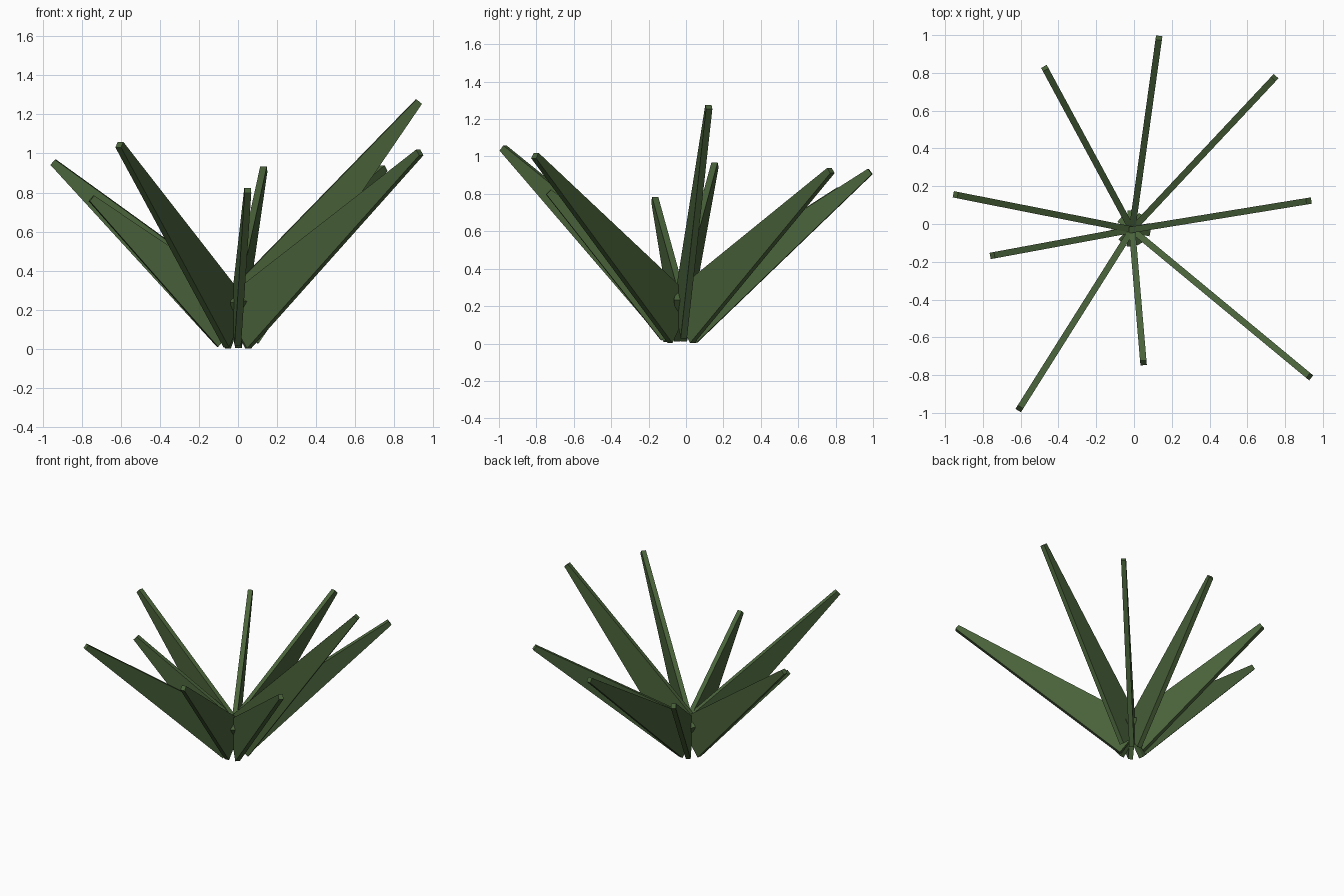
import bpy, bmesh
from mathutils import Vector, Matrix

if "Cube" in bpy.data.objects:
    bpy.data.objects.remove(bpy.data.objects["Cube"])

leaf_green = bpy.data.materials.new("leaf_green")
leaf_green.diffuse_color = (0.068, 0.125, 0.043, 1)
leaf_green.use_nodes = True
leaf_green.node_tree.nodes["Principled BSDF"].inputs["Base Color"].default_value = leaf_green.diffuse_color

ROOT = Vector((-0.01, -0.03, 0.122))   # shared centre of all leaf bases
THICK = 0.034                          # leaf thickness
BASE_W, TIP_W = 0.295, 0.036           # leaf width at base and tip

# Centre of each leaf tip
TIPS = [
    (0.925, 0.122, 1.265), (0.745, 0.775, 0.925), (0.132, 0.985, 0.92),
    (-0.472, 0.825, 0.82), (-0.945, 0.155, 0.955), (-0.75, -0.167, 0.77),
    (-0.607, -0.978, 1.045), (0.05, -0.735, 0.81), (0.93, -0.808, 1.005),
]


def make_leaf(index, tip):
    """Tapered box standing on edge, running from the root to the tip."""
    axis = Vector(tip) - ROOT
    length = axis.length
    along = axis.normalized()
    side = Vector((0, 0, 1)).cross(along).normalized()
    up = along.cross(side)
    bm = bmesh.new()
    bmesh.ops.create_cube(bm, size=1)
    for v in bm.verts:
        width = TIP_W if v.co.x > 0 else BASE_W
        v.co = Vector(((v.co.x + 0.5) * length, v.co.y * THICK, v.co.z * width))
    frame = Matrix((along, side, up)).transposed().to_4x4()
    bm.transform(Matrix.Translation(ROOT) @ frame)
    bmesh.ops.recalc_face_normals(bm, faces=bm.faces)
    mesh = bpy.data.meshes.new(f"leaf_{index}")
    bm.to_mesh(mesh)
    bm.free()
    mesh.materials.append(leaf_green)
    bpy.context.collection.objects.link(bpy.data.objects.new(f"leaf_{index}", mesh))


# Rosette of leaves
for i, tip in enumerate(TIPS, 1):
    make_leaf(i, tip)
